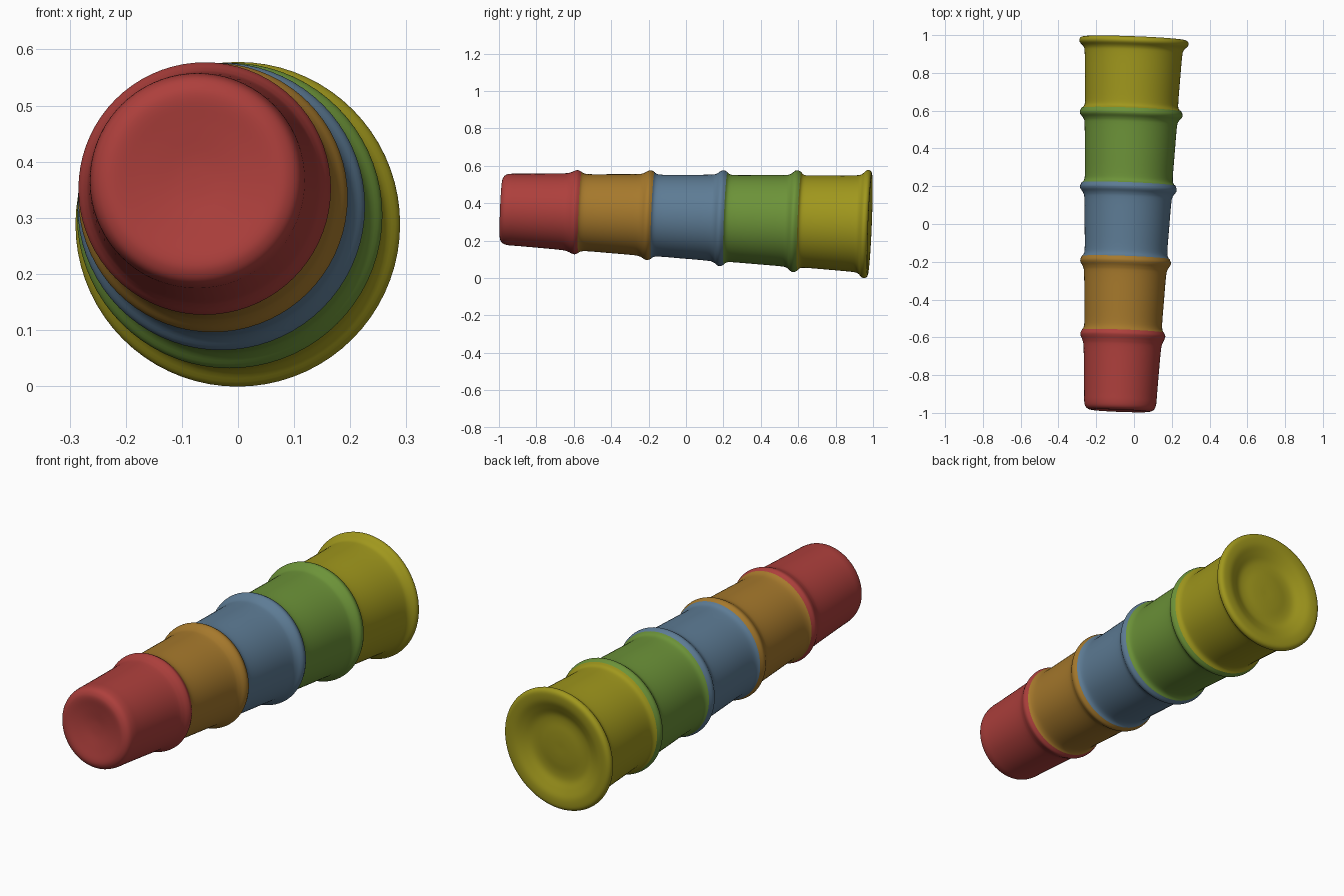
import bpy, bmesh, math
from mathutils import Vector

if "Cube" in bpy.data.objects:
    bpy.data.objects.remove(bpy.data.objects["Cube"])

# Shared tilted axis of the stack
CENTRE = Vector((-0.037, 0, 0.328))
AXIS = Vector((0.038, 1, -0.041)).normalized()
SIDE = AXIS.cross(Vector((0, 0, 1))).normalized()
UP = SIDE.cross(AXIS)
SEGS = 72


def smooth_profile(pts, n=4):
    """Catmull-Rom curve through (distance along axis, radius) points."""
    p = [Vector(q) for q in pts]
    p = [p[0]] + p + [p[-1]]
    out = []
    for a, b, c, d in zip(p, p[1:], p[2:], p[3:]):
        for i in range(n):
            t = i / n
            out.append(0.5 * (2 * b + (c - a) * t + (2 * a - 5 * b + 4 * c - d) * t * t
                              + (3 * b - a - 3 * c + d) * t ** 3))
    out.append(p[-1])
    return out


def lathe(name, pts, color):
    bm = bmesh.new()
    rings = []
    for s, r in smooth_profile(pts):
        c = CENTRE + AXIS * s
        if r < 1e-4:
            rings.append([bm.verts.new(c)])
            continue
        rings.append([bm.verts.new(c + r * (SIDE * math.cos(a) + UP * math.sin(a)))
                      for a in (2 * math.pi * i / SEGS for i in range(SEGS))])
    for a, b in zip(rings, rings[1:]):
        for i in range(SEGS):
            j = (i + 1) % SEGS
            quad = [a[i % len(a)], a[j % len(a)], b[j % len(b)], b[i % len(b)]]
            bm.faces.new(list(dict.fromkeys(quad)))
    for f in bm.faces:
        f.smooth = True
    # Outer skin faces away from the axis
    bm.normal_update()
    flux = sum(f.calc_area() * f.normal.dot(f.calc_center_median() - CENTRE) for f in bm.faces)
    if flux < 0:
        bmesh.ops.reverse_faces(bm, faces=bm.faces[:])
    mesh = bpy.data.meshes.new(name)
    bm.to_mesh(mesh)
    bm.free()
    mat = bpy.data.materials.new(name + "_colour")
    mat.diffuse_color = (*color, 1)
    mat.use_nodes = True
    mat.node_tree.nodes["Principled BSDF"].inputs["Base Color"].default_value = mat.diffuse_color
    mesh.materials.append(mat)
    bpy.context.collection.objects.link(bpy.data.objects.new(name, mesh))


# Cups: name, rim position, start radius, end radius, rim radius, colour
cups = [
    ("red_cup", -0.59, 0.193, 0.205, 0.225, (0.42, 0.05, 0.045)),
    ("orange_cup", -0.20, 0.206, 0.217, 0.240, (0.38, 0.19, 0.025)),
    ("blue_cup", 0.19, 0.219, 0.230, 0.256, (0.11, 0.20, 0.30)),
    ("green_cup", 0.585, 0.233, 0.244, 0.272, (0.15, 0.29, 0.04)),
    ("yellow_cup", 0.965, 0.247, 0.258, 0.289, (0.35, 0.31, 0.012)),
]
# Closed front end with a shallow dimple and rounded edge
start = [(-0.970, 0), (-0.972, 0.04), (-0.982, 0.10), (-0.990, 0.145),
         (-0.986, 0.168), (-0.972, 0.184), (-0.945, 0.191)]
# Flared back end with a shallow dished base
back = [(0.981, 0.280), (0.985, 0.262), (0.982, 0.230), (0.968, 0.195), (0.953, 0.160),
        (0.950, 0.125), (0.954, 0.08), (0.956, 0.04), (0.956, 0)]

for k, (name, rim, r0, r1, rr, color) in enumerate(cups):
    begin = -0.97 if k == 0 else cups[k - 1][1]
    pts = list(start)
    if k:
        pts = [(begin + 0.022, cups[k - 1][4] - 0.008), (begin + 0.036, r0 + 0.003)]
    pts += [(begin + 0.07, r0), (begin + 0.18, (r0 + r1) / 2 - 0.001),
            (rim - 0.07, r1), (rim - 0.035, r1 + 0.007), (rim - 0.012, rr - 0.003)]
    pts += [(rim + 0.004, rr)]
    pts += back if k == 4 else [(rim + 0.022, rr - 0.008)]
    lathe(name, pts, color)
